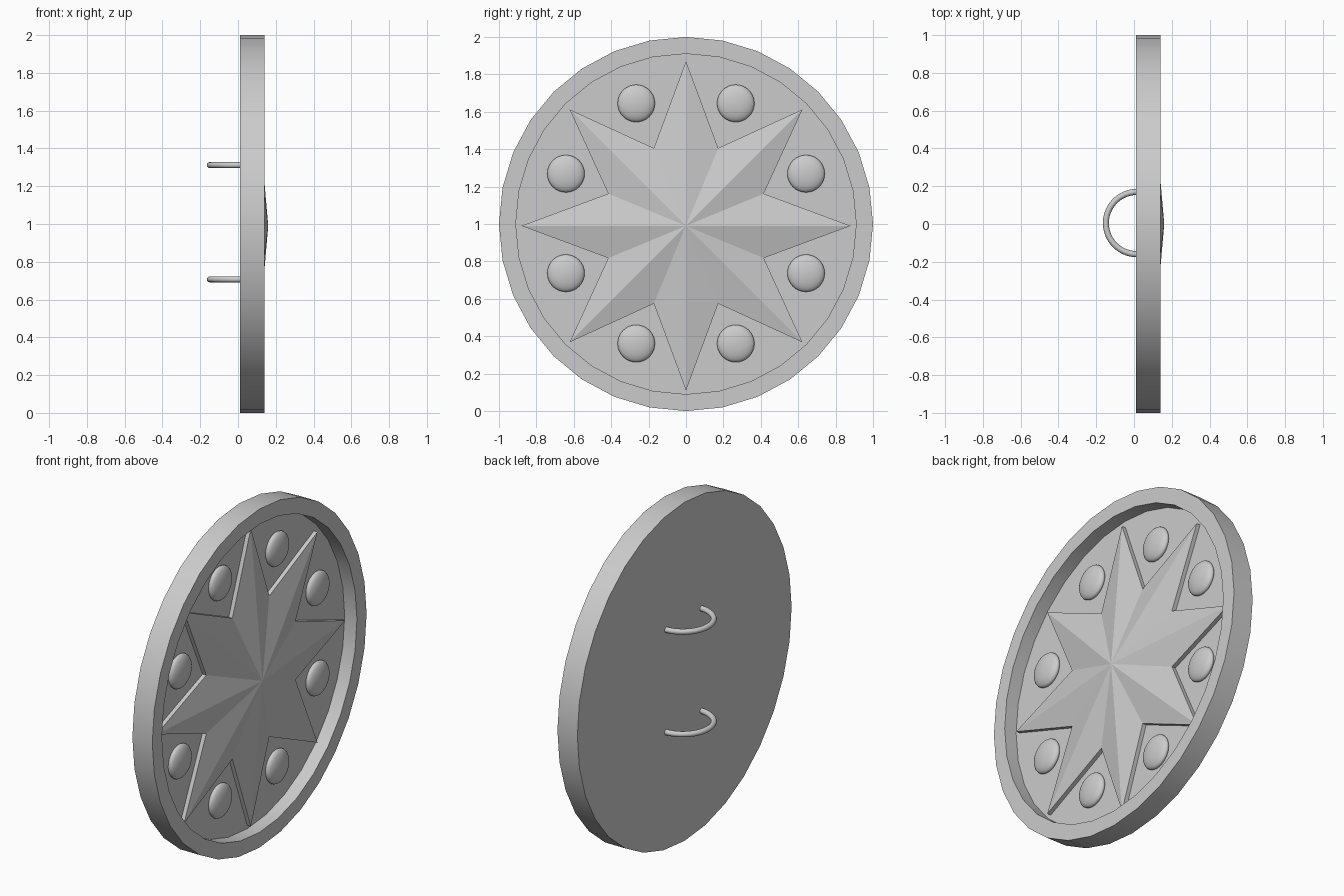
import bpy, bmesh, math
from mathutils import Vector

if "Cube" in bpy.data.objects:
    bpy.data.objects.remove(bpy.data.objects["Cube"])

SEG = 32
FLOOR = 0.06


def finish(name, bm, smooth):
    bmesh.ops.recalc_face_normals(bm, faces=bm.faces)
    me = bpy.data.meshes.new(name)
    bm.to_mesh(me)
    bm.free()
    ob = bpy.data.objects.new(name, me)
    bpy.context.collection.objects.link(ob)
    if smooth:
        bpy.ops.object.select_all(action='DESELECT')
        ob.select_set(True)
        bpy.context.view_layer.objects.active = ob
        bpy.ops.object.shade_smooth_by_angle(angle=math.radians(40))
    return ob


def ring(bm, x, r, cz=1.0):
    return [bm.verts.new((x, r * math.sin(math.tau * i / SEG), cz + r * math.cos(math.tau * i / SEG)))
            for i in range(SEG)]


def bridge(bm, a, b):
    n = len(a)
    for i in range(n):
        bm.faces.new((a[i], a[(i + 1) % n], b[(i + 1) % n], b[i]))


# Shield disc with raised rim and recessed floor
bm = bmesh.new()
rings = [ring(bm, x, r) for x, r in ((0.01, 1.0), (0.14, 1.0), (0.14, 0.91), (FLOOR, 0.91))]
for a, b in zip(rings, rings[1:]):
    bridge(bm, a, b)
bm.faces.new(rings[0])
bm.faces.new(rings[-1])
finish("shield_disc", bm, True)

# Eight-pointed star, rising to a central peak
bm = bmesh.new()
top, base = [], []
for i in range(16):
    r = 0.88 if i % 2 == 0 else 0.45
    a = math.tau * i / 16
    y, z = r * math.sin(a), 0.99 + r * math.cos(a)
    top.append(bm.verts.new((0.084, y, z)))
    base.append(bm.verts.new((FLOOR - 0.01, y, z)))
peak = bm.verts.new((0.16, 0, 0.99))
bridge(bm, top, base)
for i in range(16):
    bm.faces.new((top[i], top[(i + 1) % 16], peak))
bm.faces.new(base)
finish("star", bm, False)

# Flattened studs between the star points
for i in range(8):
    a = math.tau * (i + 0.5) / 8
    bm = bmesh.new()
    bmesh.ops.create_uvsphere(bm, u_segments=32, v_segments=16, radius=0.1)
    for v in bm.verts:
        v.co = Vector((0.07 + v.co.z * 0.35, v.co.x + 0.695 * math.sin(a),
                       v.co.y + 1.003 + 0.695 * math.cos(a)))
    finish(f"stud_{i + 1}", bm, True)

# Half-ring handles on the back
for k, hz in enumerate((0.707, 1.312)):
    bm = bmesh.new()
    loops = []
    for i in range(25):
        a = math.pi * i / 24
        loops.append([])
        for j in range(12):
            t = math.tau * j / 12
            r = 0.165 + 0.016 * math.cos(t)
            loops[-1].append(bm.verts.new((0.016 - r * math.sin(a), 0.005 + r * math.cos(a),
                                           hz + 0.016 * math.sin(t))))
    for a, b in zip(loops, loops[1:]):
        bridge(bm, a, b)
    bm.faces.new(loops[0])
    bm.faces.new(loops[-1])
    finish(f"handle_{k + 1}", bm, True)
